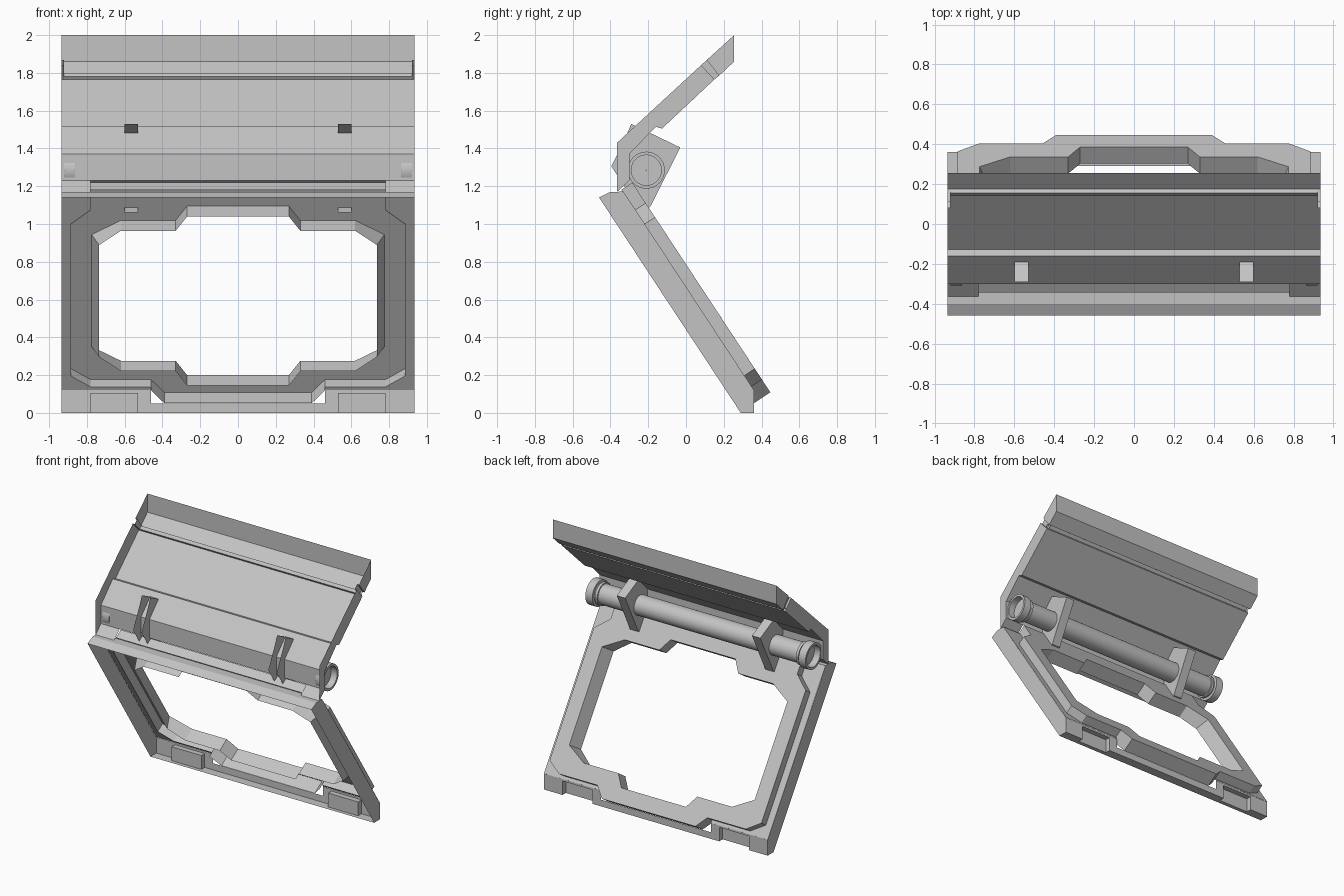
import bpy, bmesh, math

cube = bpy.data.objects.get("Cube")
if cube:
    bpy.data.objects.remove(cube, do_unlink=True)

grey = bpy.data.materials.new("mid grey")
grey.use_nodes = True
colour = (0.55, 0.55, 0.55, 1)
grey.diffuse_color = colour
grey.node_tree.nodes["Principled BSDF"].inputs["Base Color"].default_value = colour


def make(name, polys, mirror=True):
    """Join a list of polygons into one thin-sheet object."""
    bm = bmesh.new()
    for poly in polys:
        bm.faces.new([bm.verts.new(p) for p in poly])
    bmesh.ops.remove_doubles(bm, verts=bm.verts, dist=0.0005)
    me = bpy.data.meshes.new(name)
    bm.to_mesh(me)
    bm.free()
    me.materials.append(grey)
    ob = bpy.data.objects.new(name, me)
    bpy.context.collection.objects.link(ob)
    if mirror:
        mod = ob.modifiers.new("mirror", 'MIRROR')
        mod.use_mirror_merge = False
    return ob


def strip(profile, x0, x1):
    """Sweep a (y, z) profile between two x positions."""
    return [[(x0, *a), (x1, *a), (x1, *b), (x0, *b)]
            for a, b in zip(profile, profile[1:])]


def plate(profile, x):
    return [[(x, *p) for p in profile]]


def tilt(x, u, n):
    """Point on the leaning frame: u runs down it, n runs to its back."""
    return (x, -0.46 + 0.55 * u + 0.835 * n, 1.14 - 0.835 * u + 0.55 * n)


def wall(path, n0, n1, inset=0):
    """Wall along a frame path, joining two depths."""
    out = []
    for (xa, ua), (xb, ub) in zip(path, path[1:]):
        fa, fb = [x - inset if x > 0.7 else x for x in (xa, xb)]
        out.append([tilt(fa, ua, n0), tilt(fb, ub, n0),
                    tilt(xb, ub, n1), tilt(xa, ua, n1)])
    return out


# Leaning frame: raised back plate with its notched opening
W = 0.935
opening = [(0, .18), (.27, .18), (.33, .27), (.62, .27), (.775, .36),
           (.775, 1.07), (.62, 1.16), (.33, 1.16), (.27, 1.25), (0, 1.25)]
outline = [(0, .03), (.78, .03), (.78, .16), (.885, .25), (.885, 1.21),
           (.78, 1.28), (.46, 1.28), (.39, 1.36), (0, 1.36)]
back, border = 0.19, 0.125
make("frame_back_plate", [[tilt(x, u, back) for x, u in outline + opening[::-1]]])
make("frame_opening_wall", wall(opening, 0.09, back, inset=0.04))
make("frame_raised_wall", wall(outline[:7], 0.12, back) + wall(outline[6:], 0.085, back))

# Frame border, sides and top edge
rim = [(.78, .045), (W, .045), (W, 1.303), (.46, 1.303), (.46, 1.28)]
make("frame_border", [[tilt(x, u, border) for x, u in rim + outline[5:1:-1]]])
top_edge = [(-.46, 1.14), (-.40, 1.17), tilt(0, .045, border)[1:]]
make("frame_top_edge", strip(top_edge, -W, W), mirror=False)
make("frame_side", plate(top_edge + [(.36, .12), (.36, 0), (.29, 0)], W))

# Frame foot with a recess on each side
foot = [(.36, .12), (.36, 0), (.29, 0)]
recess = [(.36, .12), (.36, .105), (.32, .105), (.32, .03), (.32, 0), (.29, 0)]
cheek = [(.36, .105), (.36, 0), (.32, 0), (.32, .105)]
make("frame_foot", strip(foot, .78, W) + strip(recess, .53, .78) + strip(foot, .46, .53)
     + strip([(.36, .05), (.36, 0), (.29, 0)], 0, .46)
     + plate(cheek, .53) + plate(cheek, .78))

# Upper lid: inner sheet with a groove, open towards the front
crown = [(.255, 2.0), (.255, 1.86), (.175, 1.785)]
groove = [(.175, 1.785), (.155, 1.80), (.14, 1.78), (.15, 1.765)]
lower = [(.15, 1.765), (-.127, 1.505), (-.16, 1.515), (-.30, 1.37), (-.30, 1.23)]
make("lid_sheet", strip(crown + groove[1:] + lower[1:], -W, W), mirror=False)
make("lid_ear", strip([(-.30, 1.23), (-.365, 1.17)], .78, W))

# Lid side walls with the groove stepped in
slot_top, slot_low = (.11, 1.868), (.08, 1.841)
slot = [slot_top, (.175, 1.785), (.15, 1.765), slot_low]
make("lid_side", plate(crown + [slot_top], W)
     + plate(lower + [(-.365, 1.17), (-.365, 1.43), slot_low], W)
     + plate(slot, W - .015)
     + strip([slot_top, (.175, 1.785)], W - .015, W)
     + strip([slot_low, (.15, 1.765)], W - .015, W))

# Brackets holding the tube
bracket = [(-.29, 1.53), (-.03, 1.405), (-.19, 1.09), (-.25, 1.06),
           (-.32, 1.19), (-.395, 1.305), (-.315, 1.47)]
make("tube_bracket", plate(bracket, .53) + plate(bracket, .60)
     + strip(bracket[:4], .53, .60))

# Hinge tube with collars and cupped ends, turned around the x axis
turned = [(0, .075), (.83, .075), (.83, .085), (.85, .085), (.85, .075), (.862, .075),
          (.862, .098), (.92, .098), (.92, .08), (.87, .08), (.87, .001)]
SIDES = 32


def ring_point(x, r, i):
    a = math.tau * i / SIDES
    return (x, -.21 + r * math.cos(a), 1.285 + r * math.sin(a))


tube = make("hinge_tube", [[ring_point(*p, i), ring_point(*q, i),
                            ring_point(*q, i + 1), ring_point(*p, i + 1)]
                           for p, q in zip(turned, turned[1:]) for i in range(SIDES)])
bpy.context.view_layer.objects.active = tube
tube.select_set(True)
bpy.ops.object.shade_smooth_by_angle(angle=math.radians(30))
tube.select_set(False)
